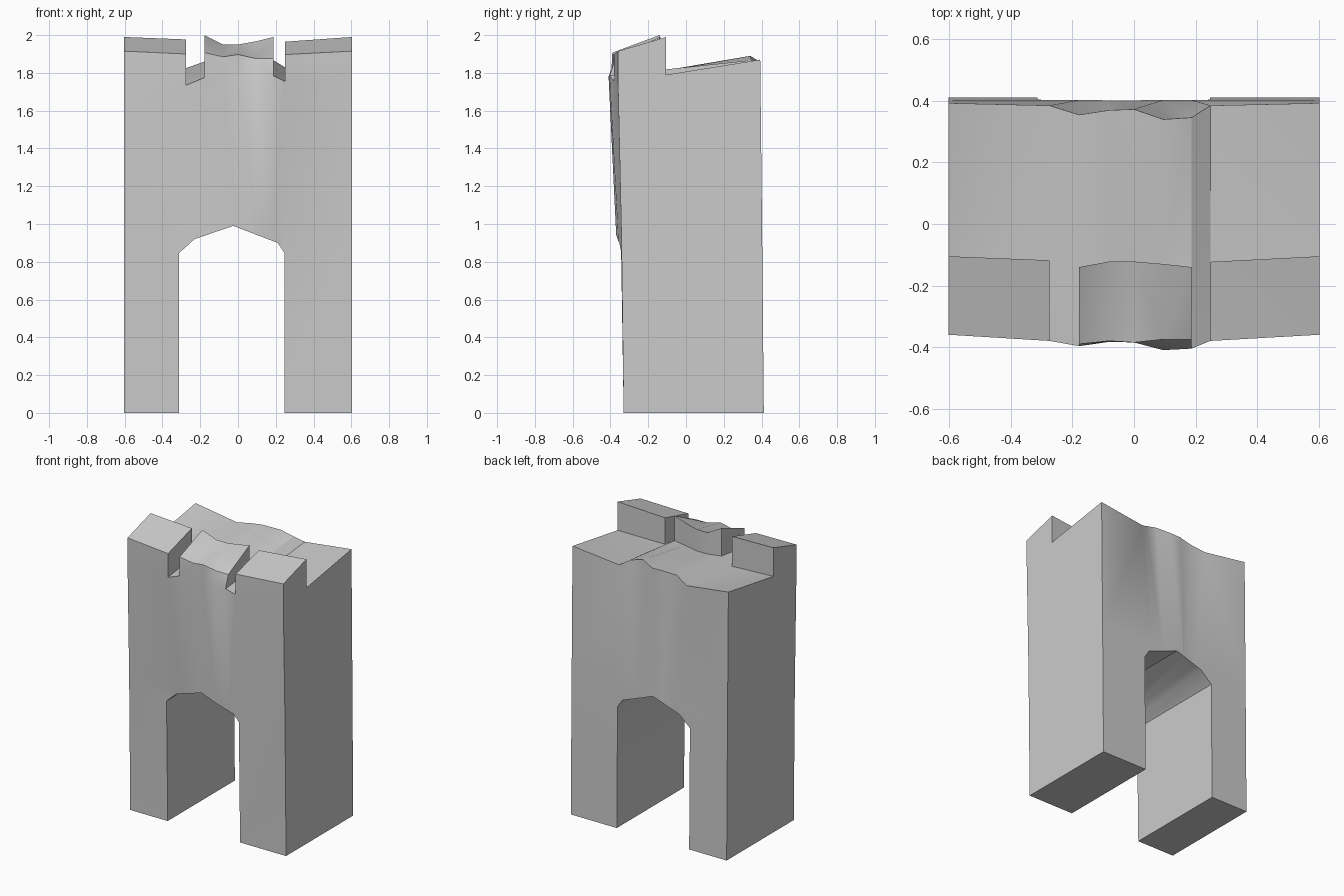
import bpy, bmesh

if "Cube" in bpy.data.objects:
    bpy.data.objects.remove(bpy.data.objects["Cube"])

# Cross-sections across the width:
# x, front y, front y at arch level, floor front z, merlon front y, merlon front z,
# merlon back y, merlon back z, floor z behind merlon, back y, back z
STATIONS = [
    (-0.603, -0.36, -0.342, 1.75, -0.36, 1.915, -0.105, 1.99, 1.79, 0.393, 1.87),
    (-0.275, -0.38, -0.345, 1.735, -0.38, 1.90, -0.118, 1.977, 1.768, 0.385, 1.825),
    (-0.178, -0.397, -0.36, 1.775, -0.39, 1.907, -0.14, 2.0, 1.805, 0.355, 1.86),
    (-0.08, -0.383, -0.37, 1.765, -0.38, 1.885, -0.122, 1.95, 1.80, 0.37, 1.87),
    (0.0, -0.385, -0.37, 1.765, -0.385, 1.897, -0.122, 1.95, 1.80, 0.373, 1.87),
    (0.095, -0.41, -0.37, 1.78, -0.375, 1.876, -0.13, 1.967, 1.81, 0.34, 1.89),
    (0.187, -0.405, -0.36, 1.785, -0.375, 1.875, -0.14, 1.99, 1.815, 0.346, 1.867),
    (0.248, -0.38, -0.345, 1.755, -0.38, 1.897, -0.123, 1.965, 1.78, 0.385, 1.83),
    (0.603, -0.36, -0.342, 1.75, -0.36, 1.915, -0.105, 1.99, 1.79, 0.393, 1.87),
]
GAPS = {1, 6}                 # spans without a battlement
MID_Z = 0.95

bm = bmesh.new()
rings = []
for x, fy, my, fz, tfy, tfz, tby, tbz, flz, by, bz in STATIONS:
    pts = [(-0.33, 0), (my, MID_Z), (fy, fz), (tfy, tfz), (tby, tbz),
           (tby, flz), (by, bz), (0.403, MID_Z), (0.412, 0)]
    rings.append([bm.verts.new((x, y, z)) for y, z in pts])

# Walls, walkway and battlements span by span
BLOCK = [0, 1, 2, 3, 4, 5, 6, 7, 8]
NOTCH = [0, 1, 2, 5, 6, 7, 8]
for i in range(len(rings) - 1):
    a, b = rings[i], rings[i + 1]
    loop = NOTCH if i in GAPS else BLOCK
    for p, q in zip(loop, loop[1:] + loop[:1]):
        bm.faces.new((a[p], b[p], b[q], a[q]))

# Outer ends and the sides of the gaps
for r in (rings[0], rings[-1]):
    bm.faces.new(r)
for i in (1, 2, 6, 7):
    bm.faces.new(rings[i][2:6])
bmesh.ops.recalc_face_normals(bm, faces=bm.faces[:])
bmesh.ops.triangulate(bm, faces=bm.faces[:])
me = bpy.data.meshes.new("gate_tower")
bm.to_mesh(me)
bm.free()
tower = bpy.data.objects.new("gate_tower", me)
bpy.context.collection.objects.link(tower)

# Archway cutter
ARCH = [(-0.313, -0.2), (-0.313, 0.845), (-0.23, 0.92), (-0.025, 0.99),
        (0.21, 0.90), (0.247, 0.845), (0.247, -0.2)]
bm = bmesh.new()
front = bm.faces.new([bm.verts.new((x, -1, z)) for x, z in ARCH])
ext = bmesh.ops.extrude_face_region(bm, geom=[front], use_keep_orig=True)
bmesh.ops.translate(bm, vec=(0, 2, 0),
                    verts=[g for g in ext["geom"] if isinstance(g, bmesh.types.BMVert)])
bmesh.ops.recalc_face_normals(bm, faces=bm.faces[:])
cm = bpy.data.meshes.new("archway_cutter")
bm.to_mesh(cm)
bm.free()
cutter = bpy.data.objects.new("archway_cutter", cm)
bpy.context.collection.objects.link(cutter)
cutter.hide_render = True

# Cut the archway, then shade
mod = tower.modifiers.new("archway", 'BOOLEAN')
mod.operation = 'DIFFERENCE'
mod.solver = 'EXACT'
mod.object = cutter
bpy.context.view_layer.objects.active = tower
tower.select_set(True)
bpy.ops.object.modifier_apply(modifier=mod.name)
bpy.data.objects.remove(cutter)
bpy.ops.object.shade_smooth_by_angle(angle=0.6)
